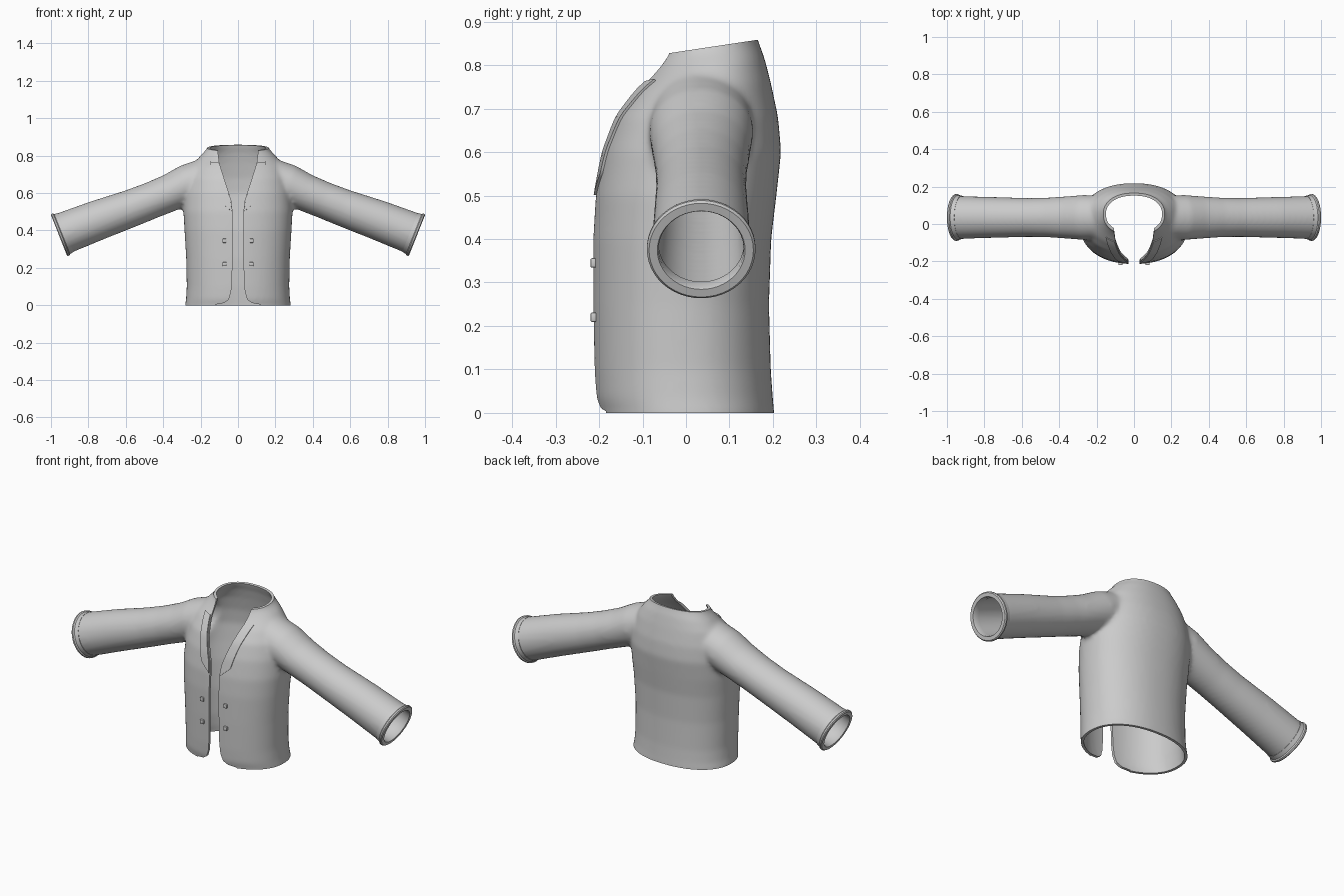
import bpy, bmesh, math
from mathutils import Vector, Matrix

if "Cube" in bpy.data.objects:
    bpy.data.objects.remove(bpy.data.objects["Cube"], do_unlink=True)

grey = bpy.data.materials.new("light grey cloth")
grey.use_nodes = True
grey.diffuse_color = (0.6, 0.6, 0.6, 1)
grey.node_tree.nodes["Principled BSDF"].inputs["Base Color"].default_value = (0.6, 0.6, 0.6, 1)

AXIS = Vector((0.93, 0, -0.37)).normalized()   # sleeve direction
UP = Vector((0.37, 0, 0.93)).normalized()      # across the sleeve
DEPTH = Vector((0, 1, 0))


def make(name, bm):
    bmesh.ops.recalc_face_normals(bm, faces=bm.faces)
    mesh = bpy.data.meshes.new(name)
    bm.to_mesh(mesh)
    bm.free()
    mesh.materials.append(grey)
    ob = bpy.data.objects.new(name, mesh)
    bpy.context.collection.objects.link(ob)
    return ob


def loft(bm, rings, closed=False):
    """Skin a list of rings; cap the ends, or join last to first."""
    rows = [[bm.verts.new(p) for p in ring] for ring in rings]
    pairs = list(zip(rows, rows[1:]))
    if closed:
        pairs.append((rows[-1], rows[0]))
    else:
        bm.faces.new(rows[0])
        bm.faces.new(rows[-1])
    n = len(rows[0])
    for a, b in pairs:
        for i in range(n):
            j = (i + 1) % n
            bm.faces.new((a[i], a[j], b[j], b[i]))


def oval(center, u, v, ru, rv, power=1.0, n=64):
    pts = []
    for i in range(n):
        a = 2 * math.pi * i / n
        c, s = math.cos(a), math.sin(a)
        pts.append(center + u * math.copysign(abs(c) ** power, c) * ru
                   + v * math.copysign(abs(s) ** power, s) * rv)
    return pts


# Torso: height, half width, front y, back y
TORSO = [(-0.06, .283, -.195, .203), (0, .283, -.197, .203), (.03, .278, -.207, .2),
         (.1, .274, -.211, .195), (.25, .277, -.214, .191), (.4, .286, -.214, .196),
         (.5, .292, -.208, .208), (.6, .288, -.19, .219), (.68, .272, -.163, .212),
         (.75, .243, -.123, .195), (.8, .2, -.083, .18), (.835, .165, -.062, .166),
         (.88, .153, -.055, .157), (.95, .15, -.055, .155)]
# Sleeve: x, z, radius across, radius in depth
SLEEVE = [(.15, .69, .105, .115), (.27, .645, .108, .12), (.36, .603, .1, .113),
          (.46, .562, .098, .106), (.565, .521, .1, .104), (.75, .455, .107, .109),
          (.945, .38, .112, .115)]


def coat_solid(name, inset, reach):
    """Torso and both sleeves fused into one smooth solid."""
    bm = bmesh.new()
    rings = []
    for z, w, f, b in TORSO:
        tilt = 0.17 * max(0, min(1, (z - .7) / .12))
        ring = oval(Vector((0, (f + b) / 2, z)), Vector((1, 0, 0)), DEPTH,
                    w - inset, (b - f) / 2 - inset, .9)
        for p in ring:
            p.z += tilt * (p.y - .05)
        rings.append(ring)
    loft(bm, rings)
    for side in (1, -1):
        rings = [oval(Vector((x, .035, z)), UP, DEPTH, r - inset, d - inset, n=40)
                 for x, z, r, d in SLEEVE]
        rings.append([p + AXIS * reach for p in rings[-1]])
        for ring in rings:
            for p in ring:
                p.x *= side
        loft(bm, rings)
    ob = make(name, bm)
    remesh = ob.modifiers.new("fuse", 'REMESH')
    remesh.mode = 'VOXEL'
    remesh.voxel_size = .011
    smooth = ob.modifiers.new("soften", 'SMOOTH')
    smooth.factor = .5
    smooth.iterations = 8
    return bake(ob)


def bake(ob):
    bpy.context.view_layer.update()
    deps = bpy.context.evaluated_depsgraph_get()
    mesh = bpy.data.meshes.new_from_object(ob.evaluated_get(deps))
    ob.modifiers.clear()
    ob.data = mesh
    if not mesh.materials:
        mesh.materials.append(grey)
    return ob


def box(name, size, matrix):
    bm = bmesh.new()
    bmesh.ops.create_cube(bm, size=1, matrix=matrix @ Matrix.Diagonal((*size, 1)))
    return make(name, bm)


jacket = coat_solid("jacket_shell", 0, .002)
lining = coat_solid("lining_cutter", .014, .06)

# Front opening cutter with rounded hem corners and a V neck
half = [(.14, -.05), (.12, .004), (.075, .012), (.05, .03), (.037, .07), (.031, .14),
        (.029, .5), (.036, .56), (.055, .62), (.078, .69), (.1, .76), (.105, .8), (.12, .95)]
outline = half + [(-x, z) for x, z in reversed(half)]
bm = bmesh.new()
loft(bm, [[Vector((x, y, z)) for x, z in outline] for y in (-.4, .0)])
opening = make("opening_cutter", bm)

floor = box("floor_cutter", (1, 1, .2), Matrix.Translation((0, 0, -.1)))
neck = box("neck_cutter", (.6, .8, .2),
           Matrix.Translation((0, .05, .942)) @ Matrix.Rotation(.15, 4, 'X'))

cutters = (lining, opening, floor, neck)
for cutter in cutters:
    mod = jacket.modifiers.new("cut", 'BOOLEAN')
    mod.operation = 'DIFFERENCE'
    mod.solver = 'EXACT'
    mod.object = cutter
bake(jacket)
for cutter in cutters:
    bpy.data.objects.remove(cutter, do_unlink=True)

parts = [jacket]

# Cuff rims: along the sleeve, offset from sleeve radius
RIM = [(-.03, 0), (-.008, .003), (-.003, .009), (.005, .009), (.01, .004),
       (.01, -.015), (.004, -.018), (-.03, -.018)]
for side, label in ((1, "left"), (-1, "right")):
    bm = bmesh.new()
    rings = [oval(Vector((.948, .035, .378)) + AXIS * a, UP, DEPTH, .112 + r, .116 + r, n=48)
             for a, r in RIM]
    for ring in rings:
        for p in ring:
            p.x *= side
    loft(bm, rings, closed=True)
    parts.append(make(label + "_cuff_rim", bm))

    # Lapel: thin strip laid on the chest beside the opening
    bm = bmesh.new()
    inner = [(.031, .5), (.038, .56), (.057, .62), (.08, .69), (.102, .76)]
    outer = [(.088, .55), (.1, .6), (.113, .65), (.13, .705), (.148, .765)]
    rows = []
    for k in range(17):
        t = k / 16 * (len(inner) - 1)
        i = min(int(t), len(inner) - 2)
        a = Vector(inner[i]).lerp(Vector(inner[i + 1]), t - i)
        b = Vector(outer[i]).lerp(Vector(outer[i + 1]), t - i)
        row = []
        for s in range(7):
            p = a.lerp(b, s / 6)
            hit, loc, nor, _ = jacket.ray_cast(Vector((side * (p.x + .002), -.5, p.y)), DEPTH)
            if hit and loc.y < .05:
                row.append(bm.verts.new(loc + Vector((0, -.003, .001))))
            else:
                row.append(None)
        rows.append(row)
    for a, b in zip(rows, rows[1:]):
        for s in range(6):
            quad = (a[s], a[s + 1], b[s + 1], b[s])
            if all(quad):
                bm.faces.new(quad)
    lapel = make(label + "_lapel", bm)
    thick = lapel.modifiers.new("thickness", 'SOLIDIFY')
    thick.thickness = .006
    thick.offset = 0
    parts.append(bake(lapel))

    # Buttons
    for z, level in ((.345, "upper"), (.22, "lower")):
        button = box(f"{label}_{level}_button", (.022, .014, .022),
                     Matrix.Translation((side * .072, -.213, z)))
        bevel = button.modifiers.new("round", 'BEVEL')
        bevel.width = .004
        bevel.segments = 2
        parts.append(bake(button))

# Smooth shading that keeps hems and edges crisp
for ob in bpy.context.view_layer.objects:
    ob.select_set(ob in parts)
bpy.context.view_layer.objects.active = jacket
bpy.ops.object.shade_smooth_by_angle(angle=math.radians(40))
